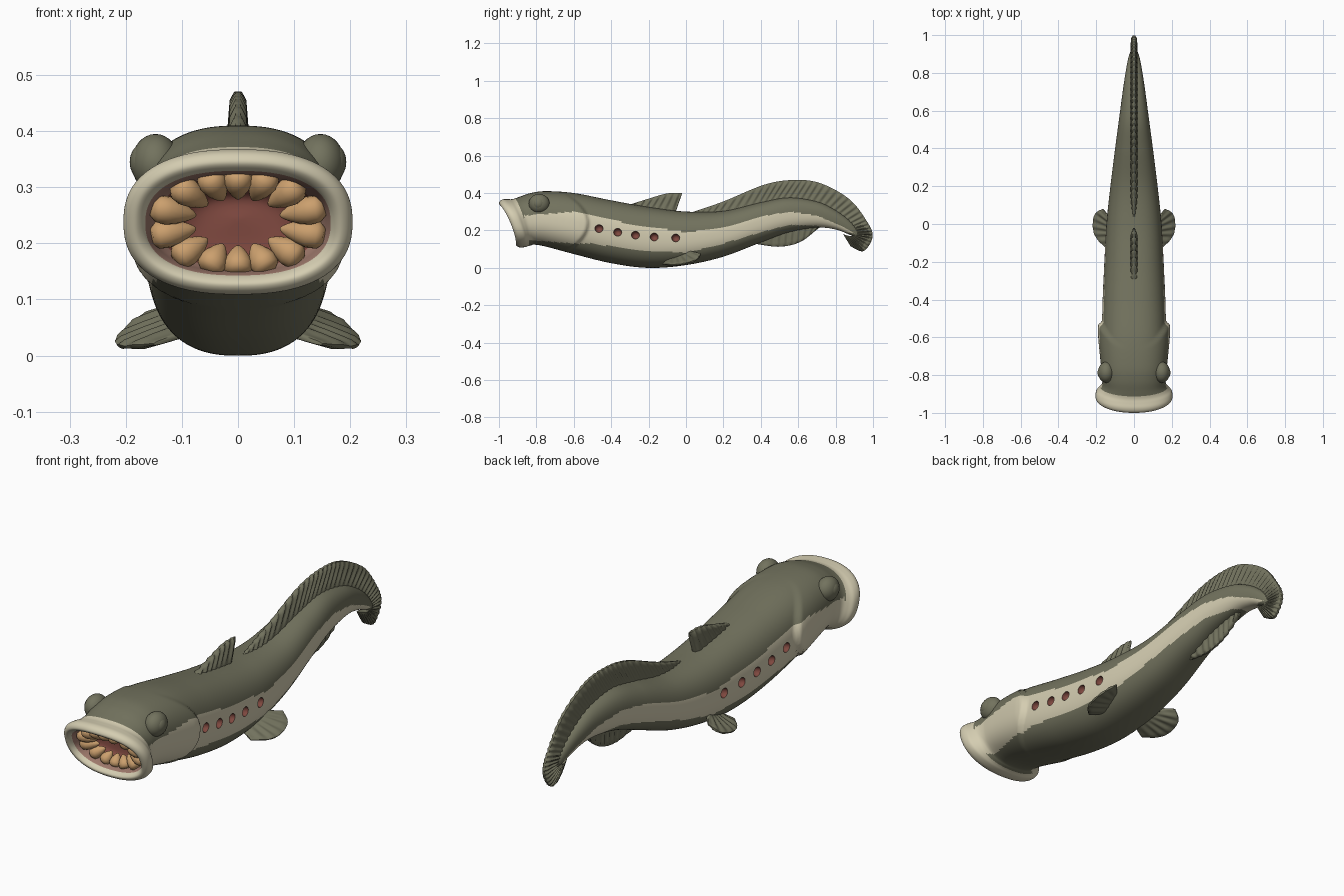
import bpy, bmesh, math
from mathutils import Vector, Matrix

if "Cube" in bpy.data.objects:
    bpy.data.objects.remove(bpy.data.objects["Cube"])

def material(name, rgb):
    m = bpy.data.materials.new(name)
    m.diffuse_color = (*rgb, 1)
    m.use_nodes = True
    m.node_tree.nodes["Principled BSDF"].inputs["Base Color"].default_value = m.diffuse_color
    return m

OLIVE = material("olive_skin", (0.17, 0.17, 0.112))
CREAM = material("cream_band", (0.66, 0.61, 0.44))
PINK = material("pink_lining", (0.36, 0.20, 0.155))
RED = material("throat_red", (0.21, 0.065, 0.05))
TAN = material("tan_teeth", (0.60, 0.35, 0.155))
ALL = [OLIVE, CREAM, PINK, RED]

def curve(pts, t):
    """Smooth curve through points, t in control-point units."""
    n = len(pts) - 1
    i = min(int(t), n - 1)
    f = t - i
    out = []
    for a, b, c, d in zip(pts[max(i - 1, 0)], pts[i], pts[i + 1], pts[min(i + 2, n)]):
        out.append(0.5 * (2 * b + (c - a) * f + (2 * a - 5 * b + 4 * c - d) * f * f
                          + (3 * b - a - 3 * c + d) * f ** 3))
    return out

def table(pts, y):
    for (y0, v0), (y1, v1) in zip(pts, pts[1:]):
        if y <= y1:
            return v0 + (v1 - v0) * max(0, (y - y0) / (y1 - y0))
    return pts[-1][1]

def finish(name, bm, mats, angle=45):
    bmesh.ops.recalc_face_normals(bm, faces=bm.faces)
    me = bpy.data.meshes.new(name)
    bm.to_mesh(me)
    bm.free()
    for m in mats:
        me.materials.append(m)
    ob = bpy.data.objects.new(name, me)
    bpy.context.collection.objects.link(ob)
    smooth(ob, angle)
    return ob

def smooth(ob, angle):
    bpy.ops.object.select_all(action='DESELECT')
    ob.select_set(True)
    bpy.context.view_layer.objects.active = ob
    bpy.ops.object.shade_smooth_by_angle(angle=math.radians(angle))

def loft(bm, loops):
    """Skin closed loops and cap both ends; returns faces per span."""
    vs = [[bm.verts.new(p) for p in lp] for lp in loops]
    n = len(vs[0])
    spans = [[bm.faces.new((a[i], a[(i + 1) % n], b[(i + 1) % n], b[i])) for i in range(n)]
             for a, b in zip(vs, vs[1:])]
    caps = [bm.faces.new(vs[0]), bm.faces.new(vs[-1])]
    return spans, caps

def ball(bm, loc, scale, seg=24):
    m = Matrix.Translation(loc) @ Matrix.Diagonal((*scale, 1))
    bmesh.ops.create_uvsphere(bm, u_segments=seg, v_segments=seg // 2, radius=1, matrix=m)

# Body rings, from throat out over the lips and back to the tail:
# y, centre z, half width, half height, tilt
RINGS = [(-.80, .24, .005, .004, 0), (-.80, .24, .07, .045, 0), (-.84, .24, .125, .072, .03),
         (-.885, .237, .15, .083, .04), (-.92, .236, .16, .088, .043), (-.943, .236, .167, .095, .045),
         (-.955, .236, .182, .108, .045), (-.948, .237, .197, .122, .045), (-.93, .238, .204, .129, .045),
         (-.905, .239, .200, .128, .045), (-.885, .242, .185, .126, .04), (-.86, .25, .17, .13, .03),
         (-.82, .262, .167, .138, .01), (-.75, .262, .169, .148, 0), (-.6, .237, .171, .163, 0),
         (-.4, .193, .166, .168, 0), (-.2, .1625, .157, .1625, 0), (0, .158, .146, .143, 0),
         (.2, .182, .125, .122, 0), (.4, .243, .1, .107, 0), (.55, .283, .08, .093, 0),
         (.7, .285, .06, .07, 0), (.8, .257, .045, .052, 0), (.88, .212, .03, .037, 0),
         (.93, .17, .012, .015, 0)]
BAND_TOP = [(-.86, .28), (-.6, .30), (-.5, .28), (-.3, .235), (0, .19), (.2, .215),
            (.4, .275), (.55, .30), (.7, .28), (.85, .215), (.9, .185)]
BAND_LOW = [(-.86, .15), (-.6, .13), (-.5, .13), (-.3, .10), (0, .08), (.2, .13),
            (.4, .19), (.55, .23), (.7, .225), (.85, .19), (.9, .185)]
SEG, POW = 112, 2 / 2.4

def body_ring(t):
    y, cz, rx, rz, tilt = curve(RINGS, t)
    pts = []
    for k in range(SEG):
        a = 2 * math.pi * k / SEG
        c = math.copysign(abs(math.cos(a)) ** POW, math.cos(a))
        s = math.copysign(abs(math.sin(a)) ** POW, math.sin(a))
        x, z = rx * c, cz + rz * s
        if t > 11:  # raised gill cover with a stepped rear edge
            edge = -.515 - .11 * ((z - .24) / .15) ** 2
            ramp = min(max((y + .82) / .25, 0), 1) * min(max((edge - y) / .018, 0), 1)
            x += .021 * ramp * c
        pts.append((x, y - tilt * s + .4 * tilt * c * c, z))
    return pts

ts = []
for i in range(len(RINGS) - 1):
    n = 5 if i < 12 else max(4, round((RINGS[i + 1][0] - RINGS[i][0]) / .009))
    ts += [i + j / n for j in range(n)]
ts.append(len(RINGS) - 1)
bm = bmesh.new()
spans, caps = loft(bm, [body_ring(t) for t in ts])
caps[0].material_index = 3
for t, faces in zip(ts, spans):
    for f in faces:
        c = f.calc_center_median()
        if t < 2.6:
            f.material_index = 3
        elif t < 4.8:
            f.material_index = 2
        elif t < 10.3:
            f.material_index = 1
        elif -.865 < c.y < .9 and table(BAND_LOW, c.y) < c.z < table(BAND_TOP, c.y):
            f.material_index = 1
body = finish("body", bm, ALL)

# Gill holes: red-lined hollows cut in both sides
bm = bmesh.new()
for y, z, x in [(-.465, .21, .168), (-.365, .19, .165), (-.27, .175, .161),
                (-.17, .165, .156), (-.055, .16, .15)]:
    for sx in (1, -1):
        ball(bm, (sx * x, y, z), (.026, .022, .021), 20)
for f in bm.faces:
    f.material_index = 3
cutter = finish("gill_cutter", bm, ALL)
cutter.hide_render = True
mod = body.modifiers.new("gill_holes", 'BOOLEAN')
mod.operation, mod.solver, mod.object = 'DIFFERENCE', 'EXACT', cutter
bpy.context.view_layer.objects.active = body
bpy.ops.object.modifier_apply(modifier=mod.name)
bpy.data.objects.remove(cutter)
smooth(body, 40)

# Teeth: rounded cones around the mouth, pointing inwards
bm = bmesh.new()
TEETH = 14
for k in range(TEETH):
    t = 2 * math.pi * (k + .5) / TEETH
    a = t + .13 * math.sin(2 * t)
    c, s = math.cos(a), math.sin(a)
    base = Vector((.153 * c, -.905 - .042 * s + .016 * c * c, .238 + .088 * s))
    tip = Vector((.078 * c, -.872 - .03 * s, .238 + .042 * s))
    rot = (tip - base).to_track_quat('Z', 'Y').to_matrix()
    ln = (tip - base).length
    loops = []
    for h, r in [(-.1, .014), (.05, .024), (.3, .0255), (.55, .021), (.8, .013), (.95, .006), (1, .002)]:
        loops.append([base + rot @ Vector((r * math.cos(q * math.pi / 8), r * math.sin(q * math.pi / 8), h * ln))
                      for q in range(16)])
    loft(bm, loops)
finish("teeth", bm, [TAN], 60)

# Eyes: bulging socket with a smaller raised eyeball
for side, sx in (("right", 1), ("left", -1)):
    bm = bmesh.new()
    ball(bm, (sx * .147, -.785, .343), (.043, .056, .052), 32)
    ball(bm, (sx * .166, -.788, .345), (.027, .034, .034), 32)
    finish("eye_" + side, bm, [OLIVE])

def fin(name, base, tip, cols, rays, thick, normal=(1, 0, 0), rows=8):
    """Ribbed fin between a root line and an outer line."""
    nrm = Vector(normal).normalized()
    loops = []
    n = len(base) - 1
    for i in range(cols + 1):
        u = i / cols
        b, e = Vector(curve(base, u * n)), Vector(curve(tip, u * n))
        end = .35 + .65 * min(1, 12 * u, 12 * (1 - u))
        rib = 1 + .28 * math.cos(2 * math.pi * rays * u)
        up, down = [], []
        for j in range(rows + 1):
            v = j / rows
            w = thick * end * (1 - .4 * v) * (1 + (rib - 1) * min(1, 2 * v)) * (.5 if j == rows else 1)
            p = b.lerp(e, v)
            up.append(p + nrm * w)
            down.append(p - nrm * w)
        loops.append(up + down[::-1])
    bm = bmesh.new()
    loft(bm, loops)
    finish(name, bm, [OLIVE], 60)

def flat(pts):
    return [(0, y, z) for y, z in pts]

# Fins on the centre line
fin("tail_fin",
    flat([(.03, .28), (.15, .28), (.35, .32), (.5, .35), (.65, .34), (.78, .29), (.87, .22),
          (.9, .18), (.88, .17), (.84, .18)]),
    flat([(.04, .30), (.2, .355), (.42, .445), (.58, .47), (.72, .452), (.87, .37), (.96, .26),
          (.998, .17), (.95, .09), (.88, .115)]), 300, 42, .018)
fin("front_dorsal_fin",
    flat([(-.32, .315), (-.24, .31), (-.15, .30), (-.06, .285)]),
    flat([(-.31, .335), (-.2, .37), (-.1, .398), (-.02, .40)]), 70, 8, .019)
fin("anal_fin",
    flat([(.36, .16), (.5, .2), (.62, .23), (.74, .235)]),
    flat([(.38, .127), (.5, .113), (.61, .138), (.70, .205)]), 80, 10, .015)

# Paired pectoral fins
for side, sx in (("right", 1), ("left", -1)):
    root = [(.09, -.10, .04), (.10, -.06, .05), (.11, -.03, .06), (.12, 0, .07), (.125, .03, .085)]
    rim = [(.15, -.125, .02), (.20, -.07, .015), (.217, -.01, .022), (.205, .055, .042), (.165, .08, .075)]
    fin("pectoral_fin_" + side, [(sx * x, y, z) for x, y, z in root],
        [(sx * x, y, z) for x, y, z in rim], 60, 6, .012, (sx * .5, -.3, .8))
